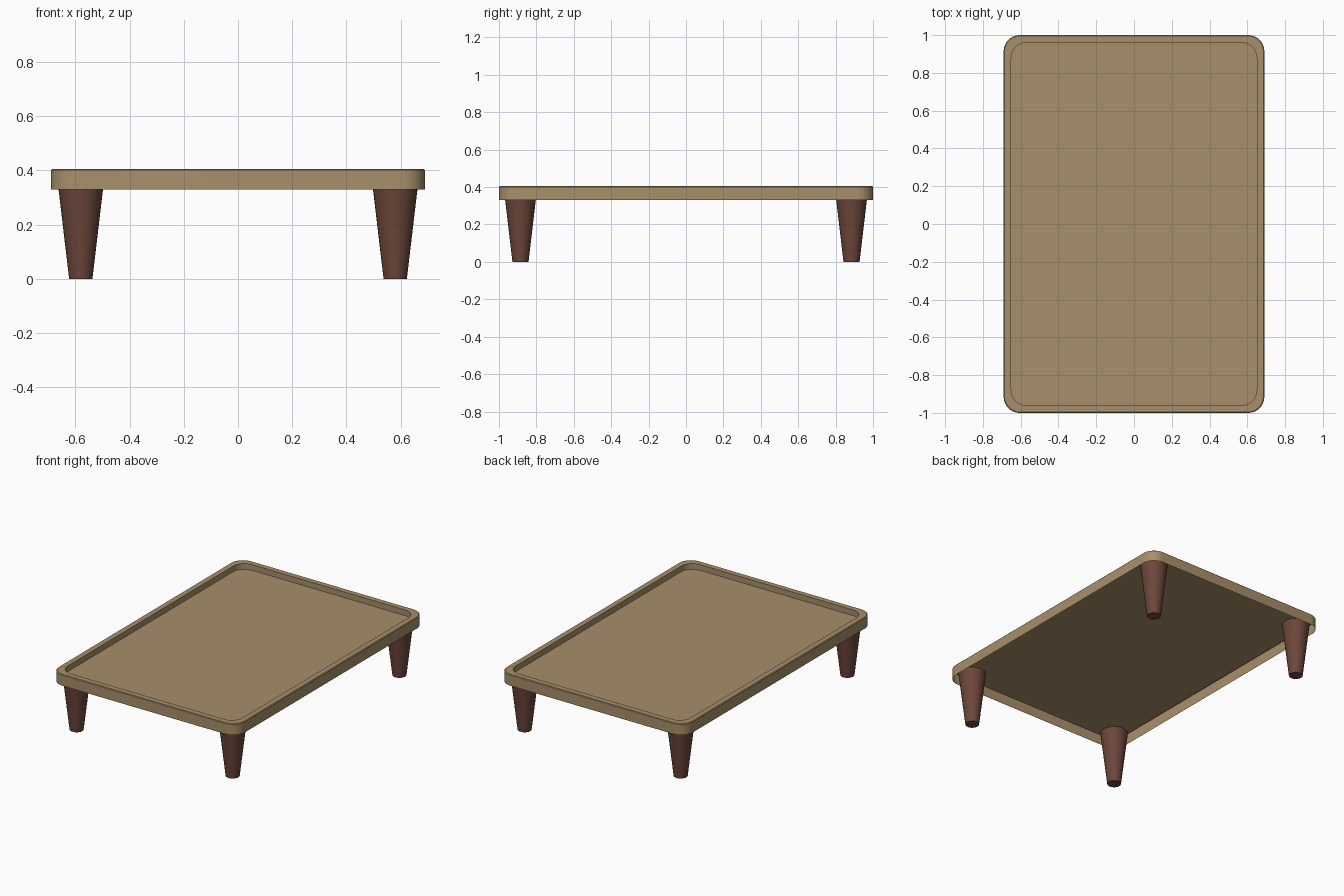
import bpy, bmesh, math

if "Cube" in bpy.data.objects:
    bpy.data.objects.remove(bpy.data.objects["Cube"])


def material(name, rgb):
    m = bpy.data.materials.new(name)
    m.diffuse_color = (*rgb, 1)
    m.use_nodes = True
    m.node_tree.nodes["Principled BSDF"].inputs["Base Color"].default_value = m.diffuse_color
    return m


TAN = material("tan_wood", (0.39, 0.275, 0.145))
BROWN = material("dark_brown_wood", (0.150, 0.062, 0.042))


def finish(bm, name, mat):
    me = bpy.data.meshes.new(name)
    bm.to_mesh(me)
    bm.free()
    me.materials.append(mat)
    ob = bpy.data.objects.new(name, me)
    bpy.context.collection.objects.link(ob)
    bpy.context.view_layer.objects.active = ob
    ob.select_set(True)
    bpy.ops.object.shade_smooth_by_angle(angle=math.radians(30))
    ob.select_set(False)
    return ob


def rounded_loop(bm, hx, hy, r, z, seg=10):
    # Counter-clockwise rounded rectangle
    verts = []
    for k, (sx, sy) in enumerate(((1, 1), (-1, 1), (-1, -1), (1, -1))):
        for i in range(seg + 1):
            a = math.pi / 2 * (k + i / seg)
            verts.append(bm.verts.new((sx * (hx - r) + r * math.cos(a),
                                       sy * (hy - r) + r * math.sin(a), z)))
    return verts


def ring_loop(bm, x, y, r, z, n=32):
    return [bm.verts.new((x + r * math.cos(2 * math.pi * i / n),
                          y + r * math.sin(2 * math.pi * i / n), z)) for i in range(n)]


def bridge(bm, loops):
    for a, b in zip(loops, loops[1:]):
        n = len(a)
        for i in range(n):
            j = (i + 1) % n
            bm.faces.new((a[i], a[j], b[j], b[i]))


# Tray top: outer wall, flat rim, recessed floor, hollow underneath
FLOOR = 0.367
bm = bmesh.new()
loops = [rounded_loop(bm, 0.69 - d, 1.0 - d, r, z) for d, r, z in (
    (0.0, 0.085, 0.33), (0.0, 0.085, 0.401), (0.004, 0.085, 0.405),
    (0.04, 0.08, 0.405), (0.04, 0.08, FLOOR))]
bridge(bm, loops)
bm.faces.new(loops[-1])
finish(bm, "tray_top", TAN)

# Four tapered legs reaching up to the tray floor
for ysign, row in ((-1, "front"), (1, "back")):
    for xsign, side in ((-1, "left"), (1, "right")):
        bm = bmesh.new()
        x, y = xsign * 0.58, ysign * 0.885
        rings = [ring_loop(bm, x, y, 0.043, 0.0), ring_loop(bm, x, y, 0.086, FLOOR - 0.002)]
        bridge(bm, rings)
        bm.faces.new(rings[0][::-1])
        bm.faces.new(rings[1])
        finish(bm, f"{row}_{side}_leg", BROWN)
